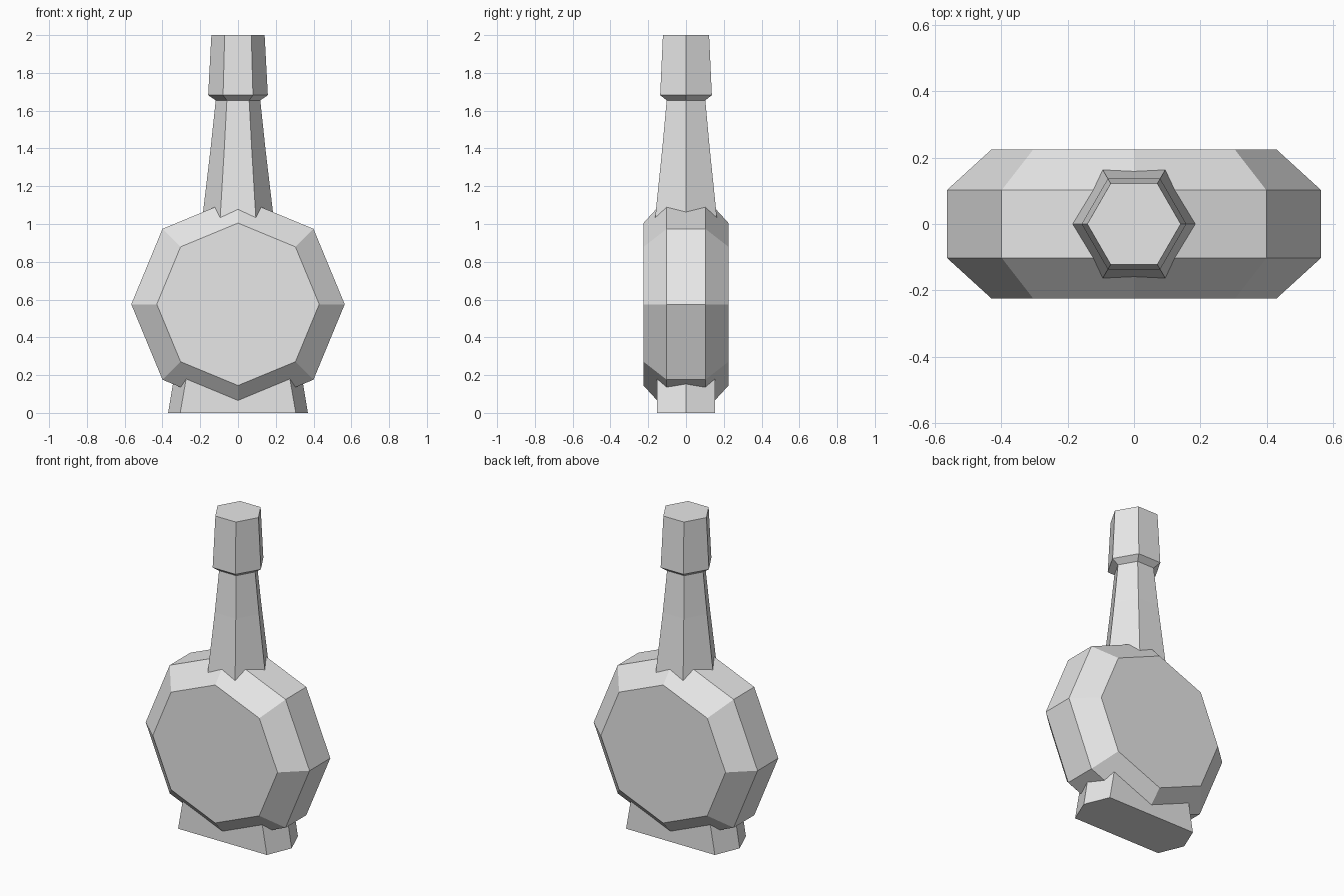
import bpy, bmesh
from math import sin, cos, pi

cube = bpy.data.objects.get("Cube")
if cube:
    bpy.data.objects.remove(cube, do_unlink=True)

GREY = (0.8, 0.8, 0.8, 1.0)
grey = bpy.data.materials.new("plain grey")
grey.use_nodes = True
grey.diffuse_color = GREY
grey.node_tree.nodes["Principled BSDF"].inputs["Base Color"].default_value = GREY


def loft(name, rings):
    """Join rings of equal point count with quads and cap both ends."""
    bm = bmesh.new()
    loops = [[bm.verts.new(p) for p in ring] for ring in rings]
    n = len(loops[0])
    for low, high in zip(loops, loops[1:]):
        for i in range(n):
            j = (i + 1) % n
            bm.faces.new((low[i], low[j], high[j], high[i]))
    bm.faces.new(loops[0][::-1])
    bm.faces.new(loops[-1])
    bmesh.ops.recalc_face_normals(bm, faces=bm.faces)
    mesh = bpy.data.meshes.new(name)
    bm.to_mesh(mesh)
    bm.free()
    mesh.materials.append(grey)
    obj = bpy.data.objects.new(name, mesh)
    bpy.context.collection.objects.link(obj)
    return obj


def circle(sides, radius):
    return [(radius * cos(2 * pi * i / sides), radius * sin(2 * pi * i / sides))
            for i in range(sides)]


# Flask body: chamfered octagonal disc facing front and back
CENTRE_Z = 0.575
body_profile = [(0.43, -0.225), (0.565, -0.102), (0.565, 0.102), (0.43, 0.225)]
loft("flask_body", [[(u, y, CENTRE_Z + v) for u, v in circle(8, r)]
                    for r, y in body_profile])


# Hexagonal parts stacked along z
def hex_column(name, profile):
    return loft(name, [[(u, v, z) for u, v in circle(6, r)] for r, z in profile])


hex_column("neck", [(0.195, 0.98), (0.145, 1.4), (0.118, 1.655)])
hex_column("stopper", [(0.118, 1.655), (0.158, 1.682), (0.141, 2.0)])


# Foot: long hexagon that narrows upwards into the body
def foot_ring(tip, corner, depth, z):
    return [(tip, 0, z), (corner, depth, z), (-corner, depth, z),
            (-tip, 0, z), (-corner, -depth, z), (corner, -depth, z)]


loft("foot", [foot_ring(0.37, 0.306, 0.153, 0.0),
              foot_ring(0.312, 0.245, 0.153, 0.35)])
